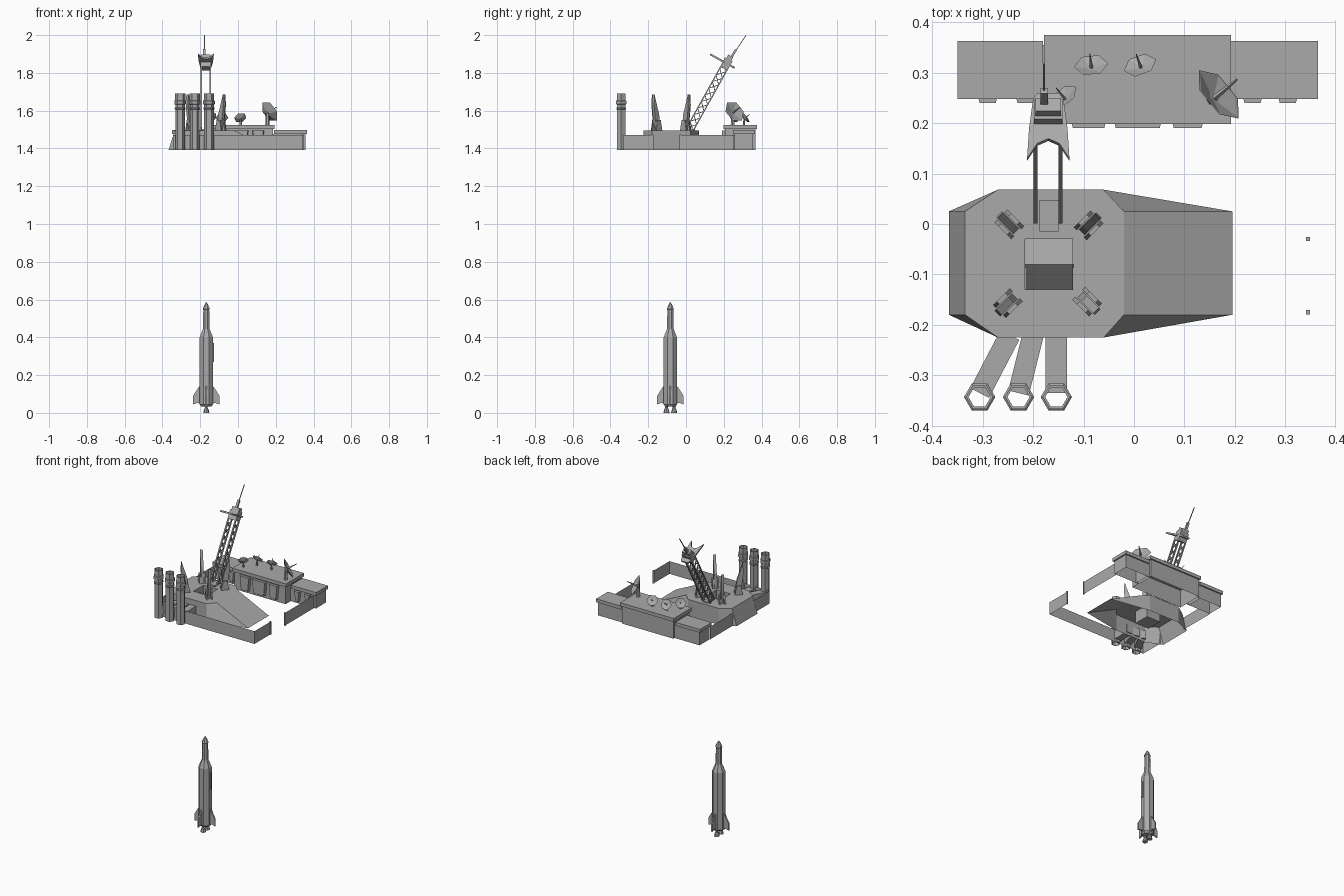
import bpy, bmesh, math
from mathutils import Vector as V

if "Cube" in bpy.data.objects:
    bpy.data.objects.remove(bpy.data.objects["Cube"])

mat = bpy.data.materials.new("concrete_grey")
mat.diffuse_color = (0.4, 0.4, 0.4, 1)
mat.use_nodes = True
mat.node_tree.nodes["Principled BSDF"].inputs["Base Color"].default_value = mat.diffuse_color


def mesh(name, verts, faces, recalc=True):
    me = bpy.data.meshes.new(name)
    bm = bmesh.new()
    vs = [bm.verts.new(v) for v in verts]
    for f in faces:
        bm.faces.new([vs[i] for i in f])
    if recalc:
        bmesh.ops.recalc_face_normals(bm, faces=bm.faces)
    bm.to_mesh(me)
    bm.free()
    me.materials.append(mat)
    ob = bpy.data.objects.new(name, me)
    bpy.context.collection.objects.link(ob)
    return ob


def loft(name, rings, cap0=True, cap1=True, closed=False):
    """Skin a list of equal-length vertex rings."""
    n, m = len(rings[0]), len(rings)
    faces = []
    for k in range(m if closed else m - 1):
        a, b = k * n, (k + 1) % m * n
        faces += [(a + i, a + (i + 1) % n, b + (i + 1) % n, b + i) for i in range(n)]
    if not closed:
        if cap0:
            faces.append(tuple(range(n)))
        if cap1:
            faces.append(tuple(range((m - 1) * n, m * n)))
    return mesh(name, [v for r in rings for v in r], faces)


def box(name, x0, x1, y0, y1, z0, z1, floor=True):
    ring = lambda z: [(x0, y0, z), (x1, y0, z), (x1, y1, z), (x0, y1, z)]
    return loft(name, [ring(z0), ring(z1)], cap0=floor)


def turned(name, c, prof, n, axis=(0, 0, 1), phase=0.0, closed=False):
    """Revolve (radius, height) pairs around an axis through c."""
    d = V(axis).normalized()
    ref = V((0, 0, 1)) if abs(d.z) < 0.99 else V((0, 1, 0))
    s = ref.cross(d).normalized()
    if abs(d.z) > 0.99:
        s = V((1, 0, 0))
    t = d.cross(s)
    ang = [phase + 2 * math.pi * i / n for i in range(n)]
    return loft(name, [[V(c) + d * h + s * r * math.cos(a) + t * r * math.sin(a) for a in ang]
                       for r, h in prof], closed=closed)


def beams(name, items):
    """Many rectangular bars (start, end, width, depth) in one object."""
    verts, faces = [], []
    for a, b, w, h in items:
        a, b = V(a), V(b)
        d = (b - a).normalized()
        x = V((1, 0, 0)) if abs(d.x) < 0.9 else V((0, 1, 0))
        x = (x - d * x.dot(d)).normalized()
        y = d.cross(x)
        k = len(verts)
        for p in (a, b):
            verts += [p + x * i * w / 2 + y * j * h / 2 for i, j in ((-1, -1), (1, -1), (1, 1), (-1, 1))]
        faces += [tuple(k + i for i in f) for f in
                  ((0, 1, 2, 3), (4, 5, 6, 7), (0, 1, 5, 4), (1, 2, 6, 5), (2, 3, 7, 6), (3, 0, 4, 7))]
    return mesh(name, verts, faces)


def slab(name, outline, o, ax, ay, thick):
    """Extrude a 2D outline lying in the plane (ax, ay) through o."""
    o, ax, ay = V(o), V(ax), V(ay)
    n = ax.cross(ay).normalized() * thick / 2
    return loft(name, [[o + ax * p + ay * q + n * s for p, q in outline] for s in (-1, 1)])


Z0, ZT = 1.393, 1.495
CX, CY = -0.168, -0.08

# Bunker mound with a rectangular launch pit, open below
top = [(-0.335, 0.025), (-0.27, 0.068), (-0.06, 0.068), (-0.02, 0.025),
       (-0.02, -0.18), (-0.06, -0.225), (-0.27, -0.225), (-0.335, -0.18)]
bottom = [({-0.335: -0.367, -0.02: 0.195}.get(x, x), y) for x, y in top]
pit = [(-0.216, -0.03), (-0.12, -0.03), (-0.12, -0.13), (-0.216, -0.13)]
verts = [(x, y, Z0) for x, y in bottom] + [(x, y, ZT) for x, y in top]
verts += [(x, y, ZT) for x, y in pit] + [(x, y, 1.42) for x, y in pit]
faces = [(i, (i + 1) % 8, 8 + (i + 1) % 8, 8 + i) for i in range(8)]
for i in range(4):
    j = (i + 1) % 4
    faces.append((16 + i, 16 + j, 20 + j, 20 + i))
    faces.append((8 + 2 * i, 8 + 2 * i + 1, 16 + i))
    faces.append((8 + 2 * i + 1, 8 + (2 * i + 2) % 8, 16 + j, 16 + i))
mesh("bunker", verts, faces)

# Wedge deflector in the pit
slab("flame_deflector", [(-0.13, 1.42), (-0.08, 1.47), (-0.03, 1.42)], (CX, 0, 0), (0, 1, 0), (0, 0, 1), 0.095)

# Thin perimeter walls with a gate gap
for name, path in (("front_wall", [(0.345, -0.175), (0.345, -0.33), (-0.345, -0.33), (-0.345, -0.18)]),
                   ("right_wall", [(0.345, -0.03), (0.345, 0.255)]),
                   ("left_wall", [(-0.345, 0.025), (-0.345, 0.255)])):
    n = len(path)
    mesh(name, [(x, y, z) for z in (Z0, 1.472) for x, y in path],
         [(i, i + 1, n + i + 1, n + i) for i in range(n - 1)], False)
for i, y in enumerate((-0.175, -0.03)):
    box(f"gate_post_{i}", 0.341, 0.349, y - 0.004, y + 0.004, Z0, 1.474)

# Back building: two wings, a taller centre, overhanging rimmed roofs
for name, x0, x1, y0, y1, zr, zt in (("left_wing", -0.35, -0.18, 0.248, 0.363, 1.476, 1.497),
                                     ("right_wing", 0.19, 0.365, 0.248, 0.363, 1.476, 1.497),
                                     ("main_hall", -0.178, 0.192, 0.198, 0.375, 1.503, 1.524)):
    e = 0.008
    box(name, x0 + e, x1 - e, y0 + e, y1 - e, Z0, zr, floor=False)
    box(name + "_roof", x0, x1, y0, y1, zr, zt)
box("left_wing_link", -0.19, -0.17, 0.256, 0.355, Z0, 1.476, False)
box("right_wing_link", 0.18, 0.2, 0.256, 0.355, Z0, 1.476, False)

# Tapered window bays on the courtyard side
bays = [(-0.31, -0.27, 0.256, 1.47), (-0.235, -0.195, 0.256, 1.47), (0.215, 0.255, 0.256, 1.47),
        (0.285, 0.325, 0.256, 1.47), (-0.125, -0.055, 0.206, 1.495), (-0.04, 0.055, 0.206, 1.495),
        (0.075, 0.138, 0.206, 1.495)]
for i, (x0, x1, y, z) in enumerate(bays):
    ring = lambda d, q: [(x0 + d, y, q), (x1 - d, y, q), (x1 - d - 0.004, y - 0.016, q), (x0 + d + 0.004, y - 0.016, q)]
    loft(f"window_bay_{i}", [ring(0.008, 1.41), ring(0, z)])

# Dishes with a feed spike and a stand on the hall roof
for name, c, r, n in (("big_dish", (0.168, 0.257, 1.595), 0.062, (0.77, 0.63, 0.5)),
                      ("small_dish_right", (0.012, 0.315, 1.563), 0.034, (-0.3, 0.85, 0.7)),
                      ("small_dish_middle", (-0.085, 0.315, 1.563), 0.034, (-0.1, 0.9, 0.7)),
                      ("small_dish_left", (-0.14, 0.252, 1.563), 0.032, (-0.6, 0.75, 0.6))):
    turned(name, c, [(r * 0.25, -r * 0.3), (r, 0.0), (r * 0.92, 0.0), (r * 0.22, -r * 0.2)], 6, n)
    turned(name + "_feed", c, [(r * 0.1, -r * 0.2), (r * 0.03, r * 0.85)], 4, n)
    back = V(c) - V(n).normalized() * r * 0.28
    turned(name + "_stand", (back.x, back.y, 1.52), [(r * 0.2, 0), (r * 0.13, back.z - 1.52)], 6)

# Three hexagonal exhaust stacks, each with a duct from the bunker
for i, (x, xd) in enumerate(((-0.306, -0.246), (-0.229, -0.2), (-0.154, -0.154))):
    prof = [(0.026, Z0), (0.026, 1.605), (0.029, 1.608), (0.029, 1.615), (0.026, 1.618), (0.026, 1.632),
            (0.031, 1.635), (0.031, 1.652), (0.027, 1.655), (0.027, 1.69), (0.022, 1.69), (0.022, Z0)]
    turned(f"stack_{i}", (x, -0.343, 0), prof, 6, closed=True)
    beams(f"stack_duct_{i}", [((xd, -0.22, 1.435), (x, -0.335, 1.435), 0.042, 0.05)])

# Four leaning clamp arms in brackets around the pit
blade = [(-0.016, 1.495), (0.008, 1.495), (0.024, 1.56), (0.032, 1.63), (0.028, 1.685), (0.014, 1.64), (-0.006, 1.58)]
for i, (x, y) in enumerate(((-0.245, -0.003), (-0.092, -0.005), (-0.095, -0.152), (-0.248, -0.155))):
    sx, sy = (1 if x > CX else -1), (1 if y > CY else -1)
    d = V((sx, sy, 0)).normalized()
    t = V((-d.y, d.x, 0))
    slab(f"clamp_arm_{i}", blade, (x, y, 0), d, (0, 0, 1), 0.016)
    for k in (-1, 1):
        slab(f"clamp_bracket_{i}_{k}", [(-0.02, ZT), (0.026, ZT), (0.016, 1.55), (-0.008, 1.55)],
             V((x, y, 0)) + t * 0.014 * k, d, (0, 0, 1), 0.008)

# Tilted lattice gantry
box("gantry_base", -0.187, -0.15, -0.015, 0.048, ZT - 0.002, 1.503)
p0, p1 = V((0, 0.02, 1.5)), V((0, 0.215, 1.85))
u = (p1 - p0).normalized()
v = V((0, -u.z, u.y))
L, N, H = (p1 - p0).length, 10, 0.019
for side, x in (("left", -0.195), ("right", -0.146)):
    P = lambda s, q: V((x, 0, 0)) + p0 + u * s + v * q
    bars = [(P(0, q), P(L, q), 0.008, 0.006) for q in (-H, H)]
    for k in range(N):
        a, b = k * L / N, (k + 1) * L / N
        bars += [(P(a, -H), P(b, H), 0.004, 0.004), (P(a, H), P(b, -H), 0.004, 0.004)]
    beams(f"gantry_rail_{side}", bars)

# Gantry head: notched cradle plate, housings and mast
cradle = [(-0.042, 0.1), (-0.022, 0.066), (0, 0.055), (0.022, 0.066), (0.042, 0.1), (0.038, 0.03),
          (0.03, -0.035), (0.022, -0.048), (-0.022, -0.048), (-0.03, -0.035), (-0.038, 0.03)]
m = V((CX - 0.002, 0, 0)) + p1
slab("gantry_cradle", cradle, m, (1, 0, 0), v, 0.01)
beams("gantry_head", [(m - u * 0.03, m + u * 0.025, 0.056, 0.044), (m + u * 0.025, m + u * 0.045, 0.05, 0.03)])
mast = V((-0.178, 0.242, 1.885))
beams("mast_foot", [(mast, mast + V((0, 0.022, 0.038)), 0.014, 0.012)])
beams("mast", [(mast, (-0.178, 0.318, 1.999), 0.004, 0.004)])

# Rocket: octagonal body, fins, twin nozzles, side conduit
turned("rocket_body", (CX, -0.083, 0), [(0.03, 0.035), (0.038, 0.045), (0.038, 0.4), (0.019, 0.445), (0.017, 0.545),
                                        (0.02, 0.55), (0.012, 0.57), (0.001, 0.587)], 8, phase=math.pi / 8)
fin = [(0.03, 0.15), (0.048, 0.125), (0.07, 0.09), (0.07, 0.045), (0.05, 0.052), (0.03, 0.05)]
for i, (dx, dy) in enumerate(((1, 0), (0, 1), (-1, 0), (0, -1))):
    slab(f"rocket_fin_{i}", fin, (CX, -0.083, 0), (dx, dy, 0), (0, 0, 1), 0.008)
for i, s in enumerate((-1, 1)):
    turned(f"rocket_nozzle_{i}", (CX, -0.083 + s * 0.02, 0),
           [(0.016, 0), (0.013, 0.015), (0.007, 0.028), (0.011, 0.042)], 8)
box("rocket_conduit", CX + 0.03, CX + 0.041, -0.089, -0.077, 0.27, 0.37)
